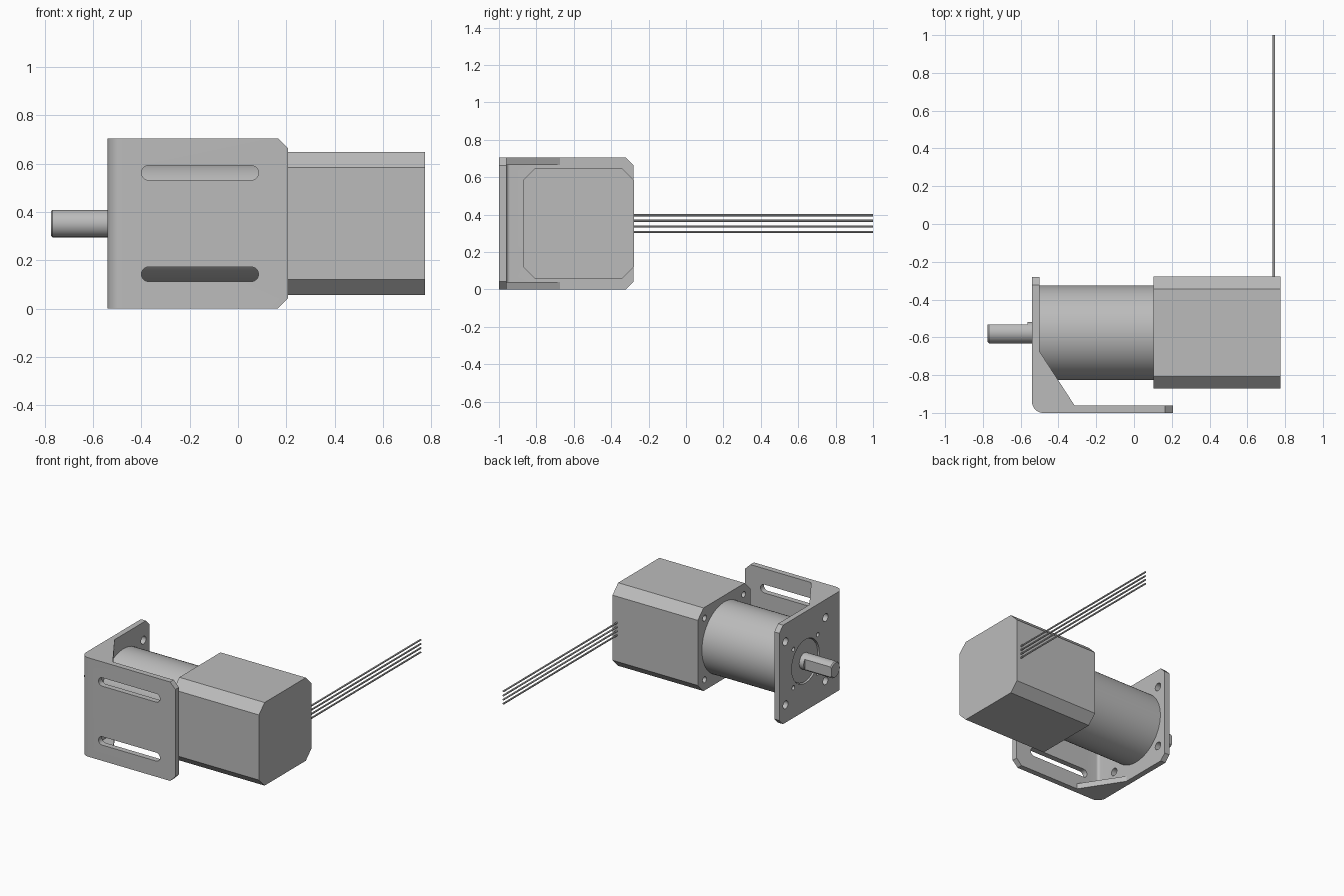
import bpy, bmesh
from math import cos, sin, pi, radians
from mathutils import Vector

if "Cube" in bpy.data.objects:
    bpy.data.objects.remove(bpy.data.objects["Cube"])

CY, CZ = -0.575, 0.352          # motor axis
H, T = 0.705, 0.04              # bracket height and sheet thickness

grey = bpy.data.materials.new("metal_grey")
grey.use_nodes = True
colour = (0.5, 0.5, 0.5, 1)
grey.diffuse_color = colour
grey.node_tree.nodes["Principled BSDF"].inputs["Base Color"].default_value = colour


def arc(u, v, r, start=0, end=360, steps=48):
    full = end - start == 360
    n = steps if full else steps + 1
    return [(u + r * cos(radians(start + (end - start) * i / steps)),
             v + r * sin(radians(start + (end - start) * i / steps))) for i in range(n)]


def rect(u0, v0, u1, v1):
    return [(u0, v0), (u1, v0), (u1, v1), (u0, v1)]


def prism(name, outline, axis, lo, hi, bevel_rule=None, bevel=0.0):
    """Extrude a 2D outline along an axis, optionally chamfering chosen edges."""
    place = {"x": lambda u, v: Vector((lo, u, v)),
             "y": lambda u, v: Vector((u, lo, v)),
             "z": lambda u, v: Vector((u, v, lo))}[axis]
    shift = Vector([(hi - lo) * (a == axis) for a in "xyz"])
    bm = bmesh.new()
    face = bm.faces.new([bm.verts.new(place(u, v)) for u, v in outline])
    grown = bmesh.ops.extrude_face_region(bm, geom=[face], use_keep_orig=True)
    bmesh.ops.translate(bm, vec=shift,
                        verts=[g for g in grown["geom"] if isinstance(g, bmesh.types.BMVert)])
    if bevel_rule:
        edges = [e for e in bm.edges if bevel_rule(e.verts[0].co, e.verts[1].co)]
        bmesh.ops.bevel(bm, geom=edges, offset=bevel, segments=1, affect="EDGES")
    bmesh.ops.recalc_face_normals(bm, faces=bm.faces)
    mesh = bpy.data.meshes.new(name)
    bm.to_mesh(mesh)
    bm.free()
    obj = bpy.data.objects.new(name, mesh)
    bpy.context.scene.collection.objects.link(obj)
    mesh.materials.append(grey)
    return obj


def cut(obj, cutters):
    """Subtract the cutters, bake the result and delete them."""
    for c in cutters:
        c.hide_render = True
        mod = obj.modifiers.new("cut", "BOOLEAN")
        mod.operation, mod.solver, mod.object = "DIFFERENCE", "EXACT", c
    graph = bpy.context.evaluated_depsgraph_get()
    graph.update()
    baked = bpy.data.meshes.new_from_object(obj.evaluated_get(graph))
    obj.modifiers.clear()
    obj.data = baked
    for c in cutters:
        bpy.data.objects.remove(c)


def corner_holes(offset, r, lo, hi):
    return [prism("hole_cutter", arc(CY + sy * offset, CZ + sz * offset, r, steps=20), "x", lo, hi)
            for sy in (-1, 1) for sz in (-1, 1)]


# Folded bracket with side gussets
def free_corner(a, b):
    foot = abs(a.x - 0.207) < 1e-3 and abs(b.x - 0.207) < 1e-3 and abs(a.y - b.y) > 0.01
    wall = abs(a.y + 0.28) < 1e-3 and abs(b.y + 0.28) < 1e-3 and abs(a.x - b.x) > 0.01
    return (foot or wall) and abs(a.z - b.z) < 1e-3


outline = arc(-0.48, -0.94, 0.06, 180, 270, 10) + [
    (0.207, -1), (0.207, -0.96), (-0.315, -0.96), (-0.5, -0.675), (-0.5, -0.28), (-0.54, -0.28)]
bracket = prism("bracket", outline, "z", 0, H, free_corner, 0.042)
pocket = arc(-0.48, -0.94, 0.02, 180, 270, 6) + [(0.4, -0.96), (0.4, -0.1), (-0.5, -0.1)]
cutters = [prism("pocket_cutter", pocket, "z", T, H - T)]
for z in (CZ - 0.21, CZ + 0.21):
    slot = arc(-0.37, z, 0.03, 90, 270, 12) + arc(0.055, z, 0.03, -90, 90, 12)
    cutters.append(prism("slot_cutter", slot, "y", -1.1, -0.9))
cutters.append(prism("bore_cutter", arc(CY, CZ, 0.155), "x", -0.6, -0.48))
cutters += corner_holes(0.225, 0.028, -0.6, -0.48)
cutters += corner_holes(0.137, 0.015, -0.6, -0.48)
cut(bracket, cutters)

# Gearbox barrel and its boss in the bracket bore
prism("gearbox", arc(CY, CZ, 0.25, steps=72), "x", -0.5, 0.11)
prism("gearbox_boss", arc(CY, CZ, 0.15), "x", -0.53, -0.49)

# Output shaft with a flat and a chamfered tip
shaft = prism("output_shaft", arc(CY, CZ, 0.057), "x", -0.775, -0.5,
              lambda a, b: a.x < -0.77 and b.x < -0.77, 0.007)
cut(shaft, [prism("flat_cutter", rect(-0.9, CY + 0.044, -0.565, -0.4), "z", 0.2, 0.5)])

# Square motor body with chamfered long edges and blind screw holes
motor = prism("motor_body", rect(CY - 0.296, CZ - 0.296, CY + 0.296, CZ + 0.296), "x", 0.102, 0.775,
              lambda a, b: abs(a.x - b.x) > 0.1, 0.064)
cut(motor, corner_holes(0.22, 0.021, 0.05, 0.18))

# Four lead wires
for i in range(4):
    prism(f"lead_wire_{i + 1}", arc(0.74, CZ + (i - 1.5) * 0.0295, 0.006, steps=12), "y", -0.3, 1)

# Smooth round faces, keep edges sharp
bpy.ops.object.select_all(action="DESELECT")
for o in bpy.context.scene.objects:
    if o.type == "MESH":
        o.select_set(True)
        bpy.context.view_layer.objects.active = o
bpy.ops.object.shade_smooth_by_angle(angle=radians(30))
